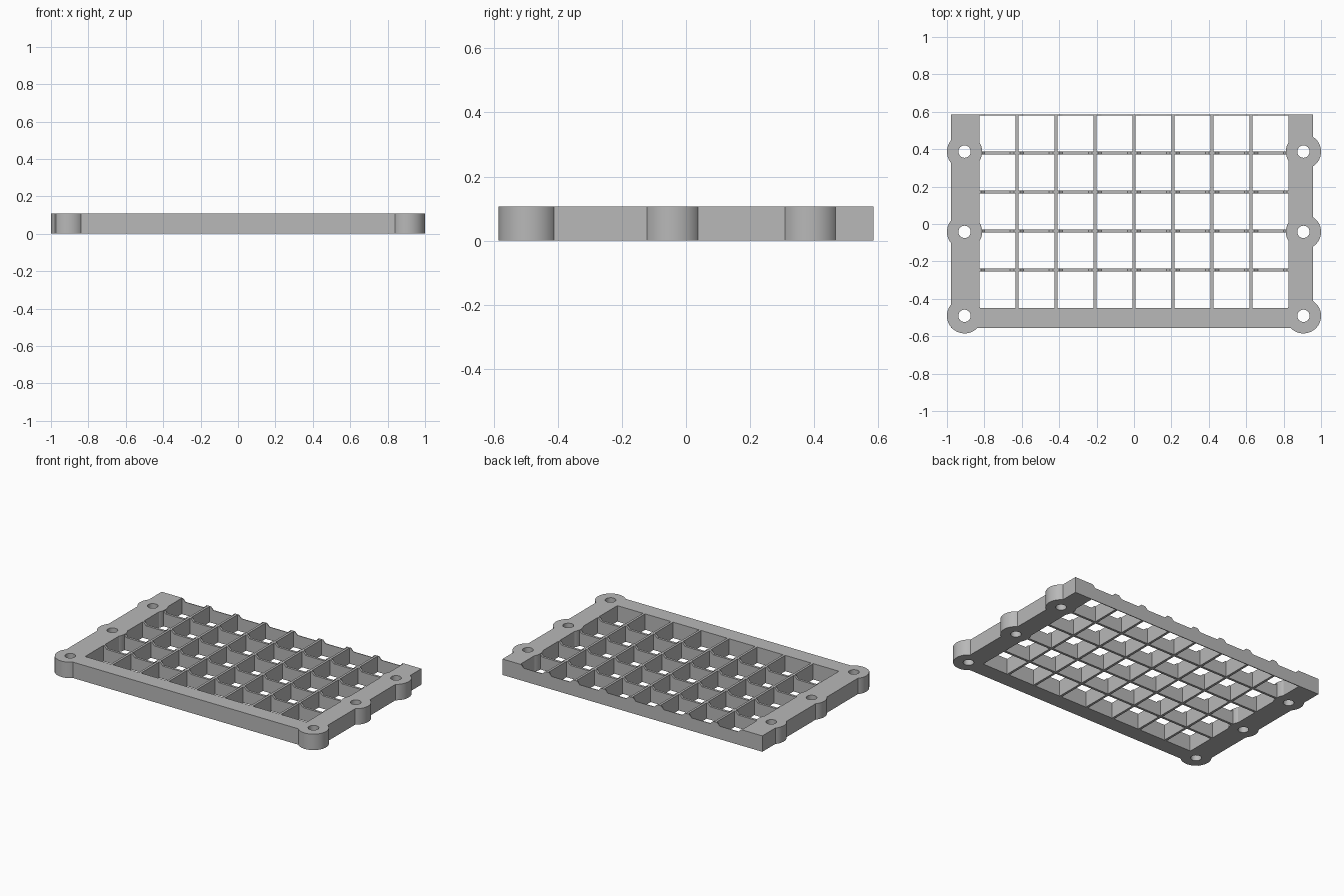
import bpy, bmesh
from math import cos, sin, tau, radians

if "Cube" in bpy.data.objects:
    bpy.data.objects.remove(bpy.data.objects["Cube"])

H = 0.107                    # tray height
BACK = 0.585                 # rear edge
INNER_X, INNER_Y = 0.825, -0.448
PITCH = 0.2086               # grid cell size
WALL = 0.016                 # grid wall thickness
LOW = 0.087                  # height of cross walls between crossings

grey = bpy.data.materials.new("plain grey")
grey.use_nodes = True
grey.diffuse_color = (0.48, 0.48, 0.48, 1)
grey.node_tree.nodes["Principled BSDF"].inputs["Base Color"].default_value = (0.48, 0.48, 0.48, 1)


def prism(name, points, offset):
    """Extrude a closed 3D outline along an offset."""
    bm = bmesh.new()
    face = bm.faces.new([bm.verts.new(p) for p in points])
    ext = bmesh.ops.extrude_face_region(bm, geom=[face])
    moved = [v for v in ext["geom"] if isinstance(v, bmesh.types.BMVert)]
    bmesh.ops.translate(bm, verts=moved, vec=offset)
    bmesh.ops.recalc_face_normals(bm, faces=bm.faces)
    mesh = bpy.data.meshes.new(name)
    bm.to_mesh(mesh)
    bm.free()
    mesh.materials.append(grey)
    ob = bpy.data.objects.new(name, mesh)
    bpy.context.collection.objects.link(ob)
    return ob


def disc(name, x, y, r, z0, z1, sides):
    ring = [(x + r * cos(tau * i / sides), y + r * sin(tau * i / sides), z0) for i in range(sides)]
    return prism(name, ring, (0, 0, z1 - z0))


def combine(target, tool, operation):
    mod = target.modifiers.new("combine", 'BOOLEAN')
    mod.operation = operation
    mod.solver = 'EXACT'
    mod.object = tool
    bpy.context.view_layer.objects.active = target
    bpy.ops.object.modifier_apply(modifier=mod.name)
    bpy.data.objects.remove(tool)


# U-shaped frame, open at the rear
left, right, front = -0.978, 0.957, -0.557
outline = [(left, front), (right, front), (right, BACK), (INNER_X, BACK),
           (INNER_X, INNER_Y), (-INNER_X, INNER_Y), (-INNER_X, BACK), (left, BACK)]
frame = prism("frame", [(x, y, 0) for x, y in outline], (0, 0, H))

# Rounded screw lugs, then their through holes
spots = [(x, y) for x in (-0.906, 0.906) for y in (-0.491, -0.042, 0.387)]
for x, y in spots:
    combine(frame, disc("lug", x, y, 0.094, 0, H, 64), 'UNION')
for x, y in spots:
    combine(frame, disc("screw_hole", x, y, 0.033, -0.1, H + 0.1, 32), 'DIFFERENCE')

# Full-height walls running front to back
for i in range(-3, 4):
    x = i * PITCH
    a, b = x - WALL / 2, x + WALL / 2
    y = INNER_Y - 0.01
    prism("long_wall", [(a, y, 0), (b, y, 0), (b, y, H), (a, y, H)], (0, BACK - y, 0))


# Cross walls, dipped between the crossings
def cross_wall(name, y, thickness):
    top = []
    for i in range(-4, 4):
        a, b = i * PITCH, (i + 1) * PITCH
        top += [(a + 0.016, H), (a + 0.036, LOW), (b - 0.036, LOW), (b - 0.016, H)]
    end = 4 * PITCH
    profile = [(-end, 0), (-end, H)] + top + [(end, H), (end, 0)]
    prism(name, [(x, y, z) for x, z in profile], (0, thickness, 0))


for k in range(4):
    cross_wall("cross_wall", -0.246 + k * PITCH - WALL / 2, WALL)
cross_wall("rear_wall", BACK - 0.005, 0.005)

# Smooth the round lugs and holes, keep the edges crisp
bpy.ops.object.select_all(action='DESELECT')
frame.select_set(True)
bpy.context.view_layer.objects.active = frame
bpy.ops.object.shade_smooth_by_angle(angle=radians(25))
